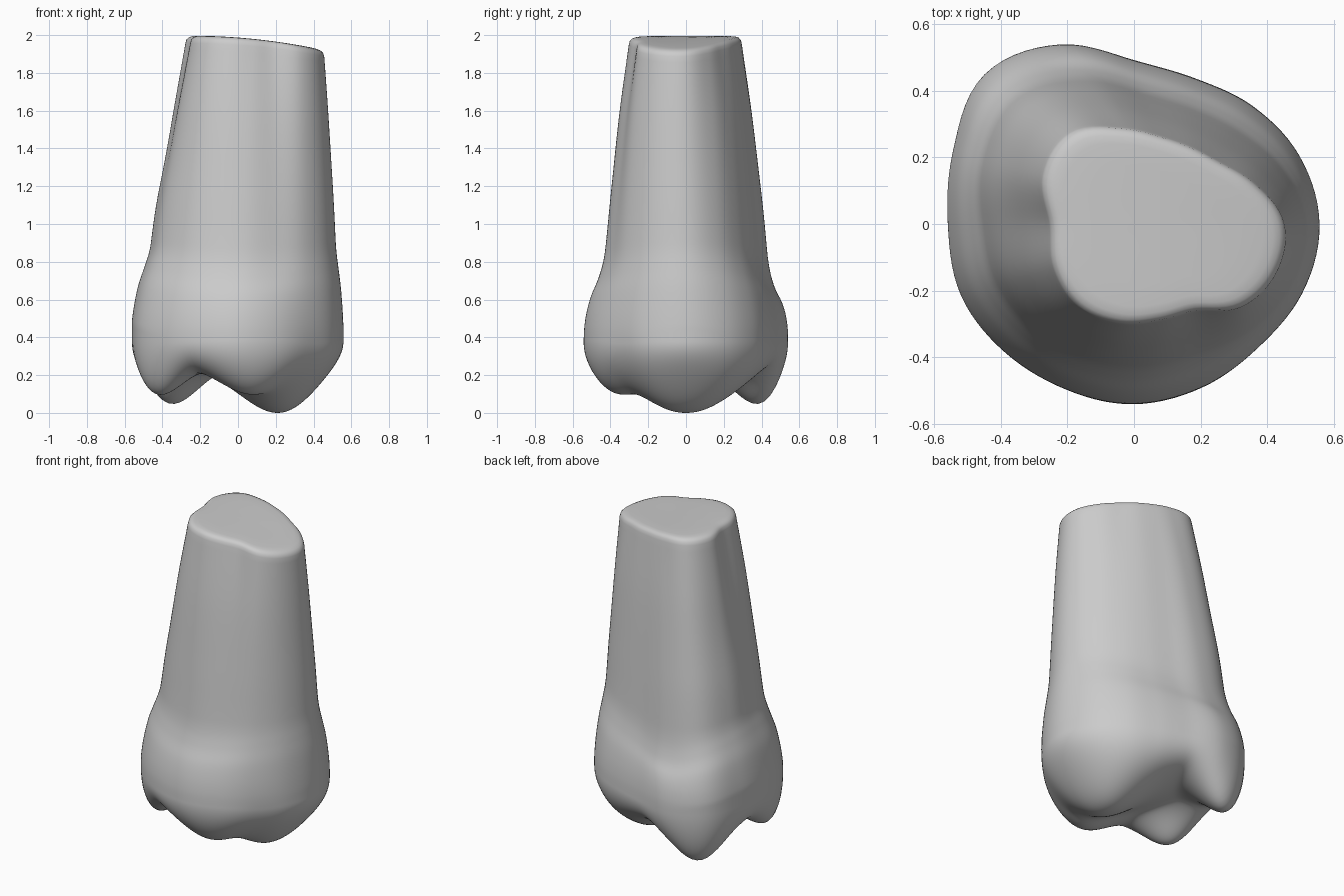
import bpy, bmesh
from math import sin, cos, pi, exp, sqrt, floor

cube = bpy.data.objects.get("Cube")
if cube:
    bpy.data.objects.remove(cube, do_unlink=True)

STEPS = 112          # points round each ring
ROOT_X = 0.08        # centre of the cut root end

# Outline radii every 22.5 degrees, counter-clockwise from +x
ROOT = [.372, .31, .26, .25, .265, .315, .388, .385, .335, .35, .352, .325, .292, .285, .35, .378]
CROWN = [.558, .538, .503, .475, .493, .585, .636, .588, .56, .563, .548, .54, .542, .533, .53, .548]
# Side profile: height, blend from root outline (0) to crown outline (1)
SIDE = [(1.96, 0), (1.6, .22), (1.2, .4), (.95, .505), (.84, .57), (.75, .68),
        (.65, .83), (.55, .93), (.46, .985), (.38, 1)]
BASE = SIDE[-1][0]
# Cusps: x, y, depth below the chewing surface, spread in x and y
CUSPS = [(.22, 0, .25, .21, .25), (-.37, .41, .23, .15, .15),
         (-.45, -.21, .18, .14, .15), (.08, -.36, .155, .17, .16)]
PIT = .25


def catmull(a, b, c, d, f):
    return b + .5 * f * (c - a + f * (2 * a - 5 * b + 4 * c - d + f * (3 * (b - c) + d - a)))


def cyclic(table, angle):
    u = angle / (2 * pi) * len(table)
    i = floor(u)
    return catmull(*[table[(i + k) % len(table)] for k in (-1, 0, 1, 2)], u - i)


def along(profile, u):
    i = min(int(u), len(profile) - 2)
    pts = [profile[max(0, min(len(profile) - 1, i + k))] for k in (-1, 0, 1, 2)]
    return [catmull(*[p[axis] for p in pts], u - i) for axis in (0, 1)]


def outline(angle, t):
    r = cyclic(ROOT, angle) * (1 - t) + cyclic(CROWN, angle) * t
    return ROOT_X * (1 - t) + r * cos(angle), r * sin(angle)


def bump(angle, centre, width):
    d = (angle - centre + pi) % (2 * pi) - pi
    return exp(-(d / width) ** 2)


def groove(angle, z):
    # Shallow grooves run up the crown between neighbouring cusps
    depth = .08 * bump(angle, 5.6, .25) + .025 * bump(angle, 1.8, .15) + .03 * bump(angle, 4.2, .25)
    return 1 - depth * exp(-((z - .1) / .2) ** 2)


def chewing_height(x, y):
    dips = [d * exp(-((x - cx) / sx) ** 2 / 2 - ((y - cy) / sy) ** 2 / 2) for cx, cy, d, sx, sy in CUSPS]
    return PIT - sum(d ** 4 for d in dips) ** .25


def top_drop(x, z):
    return .075 * max(0, (x + .25) / .7) ** 2 * max(0, (z - 1.2) / .8) ** 2


def side_point(angle, u):
    z, t = along(SIDE, u)
    # The neck is fuller on both x sides, most on -x
    full = .13 * bump(angle, 2.95, .75) + .08 * bump(angle, 0, .5)
    t = min(1, t + full * exp(-((z - .98) / .4) ** 2))
    x, y = outline(angle, t)
    k = groove(angle, z)
    # The neck line rises on the two x sides and dips at the back
    neck = exp(-((z - .75) / .16) ** 2)
    z += neck * (.03 * cos(2 * angle) - .05 * bump(angle, 2.05, .4))
    return x * k, y * k, z - top_drop(x, z)


def top_point(angle, s, z):
    x, y = outline(angle, 0)
    x, y = ROOT_X + (x - ROOT_X) * s, y * s
    return x, y, z - top_drop(x, z)


def under_point(angle, s):
    x, y = outline(angle, 1)
    k = s * groove(angle, BASE - .25 * sqrt(1 - s))
    x, y = x * k, y * k
    low = chewing_height(x, y)
    # Rounder towards +x, squarer towards the -x cusps
    power = 7 - 2.8 * bump(angle, 0, .6) + 4 * bump(angle, 2.9, .9)
    return x, y, low + (BASE - low) * (1 - sqrt(1 - s ** power))


# Collect ring rules from the cut root end down to the chewing surface
rings = [lambda a, s=s, z=z: top_point(a, s, z)
         for s, z in ((.3, 2), (.6, 2), (.82, 2), (.9, 1.998), (.95, 1.992), (.985, 1.98))]
count = 54
rings += [lambda a, u=u: side_point(a, u)
          for u in [(len(SIDE) - 1) * i / count for i in range(count + 1)]]
count = 50
rings += [lambda a, s=s: under_point(a, s)
          for s in [cos(pi / 2 * i / count) for i in range(1, count)]]

bm = bmesh.new()
angles = [2 * pi * i / STEPS for i in range(STEPS)]
loops = [[bm.verts.new(ring(a)) for a in angles] for ring in rings]
for upper, lower in zip(loops, loops[1:]):
    for i in range(STEPS):
        j = (i + 1) % STEPS
        bm.faces.new((upper[i], lower[i], lower[j], upper[j]))

# Close both ends with fans
top = bm.verts.new((ROOT_X, 0, 2 - top_drop(ROOT_X, 2)))
pit = bm.verts.new((0, 0, chewing_height(0, 0)))
for i in range(STEPS):
    j = (i + 1) % STEPS
    bm.faces.new((top, loops[0][i], loops[0][j]))
    bm.faces.new((pit, loops[-1][j], loops[-1][i]))

# Rest the lowest cusp on the ground
lowest = min(v.co.z for v in bm.verts)
for v in bm.verts:
    v.co.z -= lowest
bmesh.ops.recalc_face_normals(bm, faces=bm.faces)

mesh = bpy.data.meshes.new("molar")
bm.to_mesh(mesh)
bm.free()
molar = bpy.data.objects.new("molar", mesh)
bpy.context.collection.objects.link(molar)

grey = bpy.data.materials.new("light grey")
grey.use_nodes = True
grey.diffuse_color = (.6, .6, .6, 1)
grey.node_tree.nodes["Principled BSDF"].inputs["Base Color"].default_value = (.6, .6, .6, 1)
mesh.materials.append(grey)

bpy.context.view_layer.objects.active = molar
molar.select_set(True)
bpy.ops.object.shade_smooth_by_angle(angle=.9)
